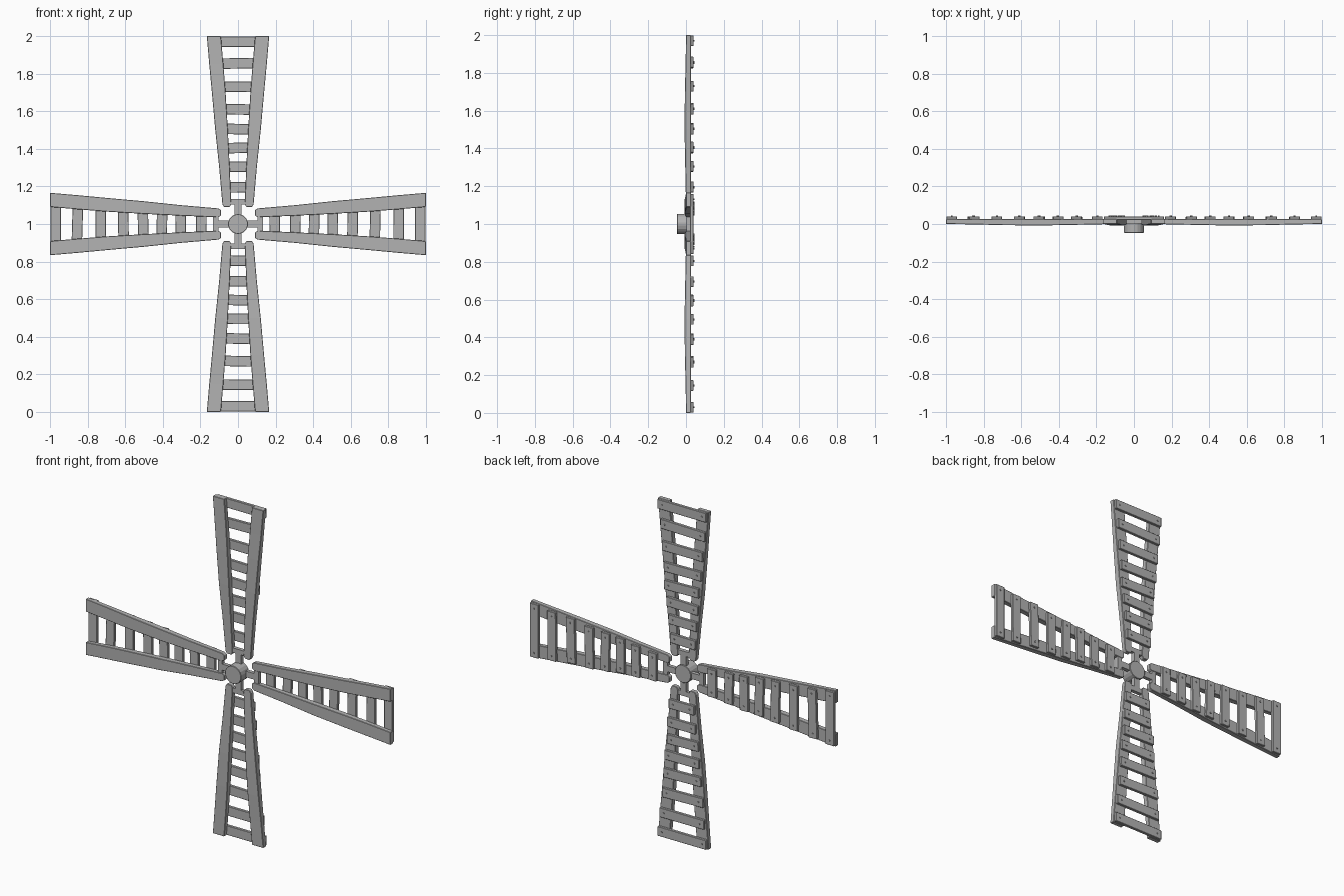
import bpy, bmesh, math, random
from mathutils import Matrix, Vector

if "Cube" in bpy.data.objects:
    bpy.data.objects.remove(bpy.data.objects["Cube"])

random.seed(4)
grey = bpy.data.materials.new("weathered grey")
grey.diffuse_color = (0.45, 0.45, 0.45, 1)
grey.use_nodes = True
grey.node_tree.nodes["Principled BSDF"].inputs["Base Color"].default_value = grey.diffuse_color


def make_object(name, bm, matrix, bevel=0.0):
    bmesh.ops.recalc_face_normals(bm, faces=bm.faces)
    me = bpy.data.meshes.new(name)
    bm.to_mesh(me)
    bm.free()
    me.materials.append(grey)
    ob = bpy.data.objects.new(name, me)
    ob.matrix_world = matrix
    bpy.context.collection.objects.link(ob)
    if bevel:
        mod = ob.modifiers.new("edge", 'BEVEL')
        mod.width = bevel
        mod.segments = 1
        mod.limit_method = 'ANGLE'
    return ob


def box(bm, size, loc, tilt=0.0):
    m = Matrix.Translation(loc) @ Matrix.Rotation(tilt, 4, 'Y') @ Matrix.Diagonal((*size, 1))
    bmesh.ops.create_cube(bm, size=1, matrix=m)


def cylinder(bm, radius, y0, y1, x=0, z=0, sides=16):
    m = Matrix.Translation((x, (y0 + y1) / 2, z)) @ Matrix.Rotation(math.pi / 2, 4, 'X')
    bmesh.ops.create_cone(bm, cap_ends=True, segments=sides, radius1=radius,
                          radius2=radius, depth=abs(y1 - y0), matrix=m)


# rail stations: radius, inner x, outer x, front y
RAIL = [(0.09, 0.045, 0.074, 0.0), (0.105, 0.036, 0.083, 0.0), (0.3, 0.044, 0.1, -0.004),
        (0.5, 0.054, 0.121, -0.008), (0.7, 0.066, 0.139, -0.006), (0.85, 0.078, 0.153, -0.002),
        (1.0, 0.091, 0.166, 0.0)]
SLATS = [0.195, 0.305, 0.405, 0.505, 0.61, 0.73, 0.855, 0.97]


def outer_at(r):
    for a, b in zip(RAIL, RAIL[1:]):
        if r <= b[0]:
            t = (r - a[0]) / (b[0] - a[0])
            return a[2] + t * (b[2] - a[2])
    return RAIL[-1][2]


def rail(bm, side):
    rings = []
    for r, xi, xo, yf in RAIL:
        yb = 0.026
        rings.append([bm.verts.new((side * x, y, r))
                      for x, y in ((xi, yf), (xo, yf), (xo, yb), (xi, yb))])
    for a, b in zip(rings, rings[1:]):
        for i in range(4):
            j = (i + 1) % 4
            bm.faces.new((a[i], a[j], b[j], b[i]))
    bm.faces.new(rings[0])
    bm.faces.new(rings[-1])


# four sails around the hub
for k, where in enumerate(("top", "right", "bottom", "left")):
    place = Matrix.Translation((0, 0, 1)) @ Matrix.Rotation(k * math.pi / 2, 4, 'Y')

    bm = bmesh.new()
    rail(bm, -1)
    rail(bm, 1)
    make_object(where + "_sail_rails", bm, place, 0.002)

    # spoke and the crossbar joining the two rails
    bm = bmesh.new()
    box(bm, (0.036, 0.022, 0.1), (0, 0.013, 0.075))
    box(bm, (0.1, 0.022, 0.028), (0, 0.013, 0.119))
    make_object(where + "_spoke", bm, place)

    # slats nailed on the back
    slats, nails = bmesh.new(), bmesh.new()
    for r in SLATS:
        last = r > 0.9
        half = outer_at(r) - (0.004 if last else 0.008)
        tilt = 0 if last else random.uniform(-0.03, 0.03)
        shift = 0 if last else random.uniform(-0.006, 0.006)
        box(slats, (2 * half, 0.018, 0.056), (shift, 0.031, r), tilt)
        for s in (-1, 1):
            x = s * (half - 0.028)
            cylinder(nails, 0.005, 0.036, 0.045, shift + x, r - x * math.sin(tilt), 6)
    make_object(where + "_slats", slats, place, 0.002)
    make_object(where + "_nails", nails, place)

# hub
bm = bmesh.new()
cylinder(bm, 0.053, -0.047, 0.03, sides=18)
make_object("hub", bm, Matrix.Translation((0, 0, 1)), 0.002)
